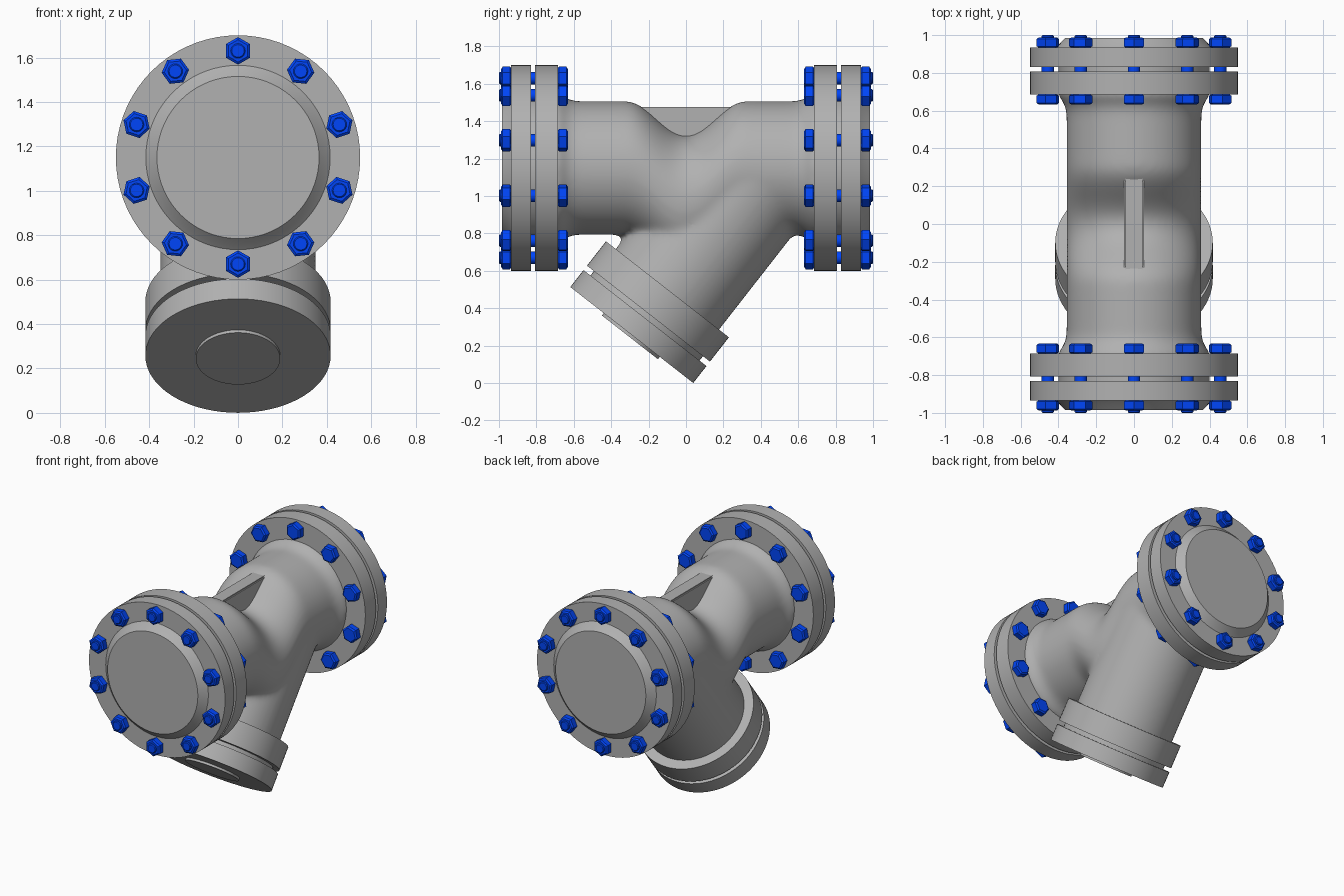
import bpy, bmesh, math
from mathutils import Matrix, Vector

if "Cube" in bpy.data.objects:
    bpy.data.objects.remove(bpy.data.objects["Cube"])

blue = bpy.data.materials.new("bolt_blue")
blue.diffuse_color = (0.0, 0.06, 0.95, 1)
blue.use_nodes = True
blue.node_tree.nodes["Principled BSDF"].inputs["Base Color"].default_value = blue.diffuse_color
iron = bpy.data.materials.new("cast_grey")
iron.diffuse_color = (0.44, 0.44, 0.44, 1)
iron.use_nodes = True
iron.node_tree.nodes["Principled BSDF"].inputs["Base Color"].default_value = iron.diffuse_color
AXIS_Z = 1.15


def finish(bm, name, mat=iron, angle=35):
    bmesh.ops.remove_doubles(bm, verts=bm.verts, dist=1e-5)
    bmesh.ops.recalc_face_normals(bm, faces=bm.faces)
    me = bpy.data.meshes.new(name)
    bm.to_mesh(me)
    bm.free()
    ob = bpy.data.objects.new(name, me)
    bpy.context.collection.objects.link(ob)
    me.materials.append(mat)
    smooth(ob, angle)
    return ob


def smooth(ob, angle):
    bpy.ops.object.select_all(action='DESELECT')
    ob.select_set(True)
    bpy.context.view_layer.objects.active = ob
    bpy.ops.object.shade_smooth_by_angle(angle=math.radians(angle))


def loft(bm, rings):
    """Skin a list of closed point rings and cap both ends."""
    vs = [[bm.verts.new(p) for p in r] for r in rings]
    n = len(vs[0])
    for a, b in zip(vs, vs[1:]):
        for i in range(n):
            j = (i + 1) % n
            bm.faces.new((a[i], a[j], b[j], b[i]))
    bm.faces.new(vs[0][::-1])
    bm.faces.new(vs[-1])


def lathe(bm, profile, origin, direction, n=72, spin=0.0):
    """Revolve (radius, distance) pairs around a directed axis."""
    m = Matrix.Translation(origin) @ Vector(direction).to_track_quat('Z', 'Y').to_matrix().to_4x4()
    loft(bm, [[m @ Vector((r * math.cos(spin + math.tau * i / n),
                           r * math.sin(spin + math.tau * i / n), t))
               for i in range(n)] for r, t in profile])


# cover and branch axis
branch_o = Vector((0, -0.29, 0.257))
branch_d = Vector((0, 0.615, 0.788)).normalized()

# cast body: main pipe sagging at the middle, fused with the slanted branch
bm = bmesh.new()
rings = []
for k in range(101):
    y = -0.75 + 1.5 * k / 100
    r = 0.357 + 0.045 * min(max((abs(y) - 0.58) / 0.1, 0), 1) ** 2
    dip = 0.185 * 0.5 * (1 + math.cos(math.pi * y / 0.32)) if abs(y) < 0.32 else 0
    rings.append([(r * math.cos(math.tau * i / 72), y,
                   AXIS_Z - dip + r * math.sin(math.tau * i / 72)) for i in range(72)])
loft(bm, rings)
lathe(bm, [(0.351, 0.2), (0.351, 1.1)], branch_o, branch_d)
body = finish(bm, "valve_body")
rm = body.modifiers.new("fuse", 'REMESH')
rm.mode = 'VOXEL'
rm.voxel_size = 0.016
sm = body.modifiers.new("fillet", 'SMOOTH')
sm.factor = 0.5
sm.iterations = 20
for name in ("fuse", "fillet"):
    bpy.ops.object.modifier_apply(modifier=name)
if not body.data.materials:
    body.data.materials.append(iron)
smooth(body, 60)

# stiffening rib across the saddle
bm = bmesh.new()
bmesh.ops.create_cube(bm, size=1, matrix=Matrix.Translation((0, 0, 1.335))
                      @ Matrix.Diagonal((0.106, 0.53, 0.28, 1)))
bmesh.ops.bevel(bm, geom=bm.edges[:], offset=0.008, segments=2, affect='EDGES')
finish(bm, "stiffening_rib")

# flange pairs with bolts at both ends
for side, label in ((-1, "front"), (1, "back")):
    o, d = (0, 0, AXIS_Z), (0, side, 0)
    bm = bmesh.new()
    lathe(bm, [(0.55, 0.685), (0.55, 0.807)], o, d)
    finish(bm, label + "_body_flange")
    bm = bmesh.new()
    lathe(bm, [(0.40, 0.80), (0.40, 0.84)], o, d)
    finish(bm, label + "_gasket")
    bm = bmesh.new()
    lathe(bm, [(0.55, 0.83), (0.55, 0.935), (0.415, 0.935), (0.395, 0.953),
               (0.365, 0.985)], o, d)
    finish(bm, label + "_end_flange")
    bm = bmesh.new()
    for i in range(10):
        a = math.tau * i / 10 + math.pi / 2
        p = (0.48 * math.cos(a), 0, AXIS_Z + 0.48 * math.sin(a))
        lathe(bm, [(0.033, 0.632), (0.033, 0.995), (0.028, 1.0)], p, d, 20)
        for t0, t1 in ((0.632, 0.687), (0.933, 0.988)):
            lathe(bm, [(0.05, t0), (0.062, t0 + 0.008), (0.062, t1 - 0.008),
                       (0.05, t1)], p, d, 6, a * -side)
    finish(bm, label + "_bolts", blue, 25)

# branch flange, gasket and cover with raised boss
for name, prof in (
        ("branch_flange", [(0.417, 0.145), (0.417, 0.31)]),
        ("cover_gasket", [(0.37, 0.10), (0.37, 0.15)]),
        ("cover", [(0.417, 0), (0.417, 0.115)]),
        ("cover_boss", [(0.19, -0.016), (0.19, 0.02)])):
    bm = bmesh.new()
    lathe(bm, prof, branch_o, branch_d)
    finish(bm, name)
